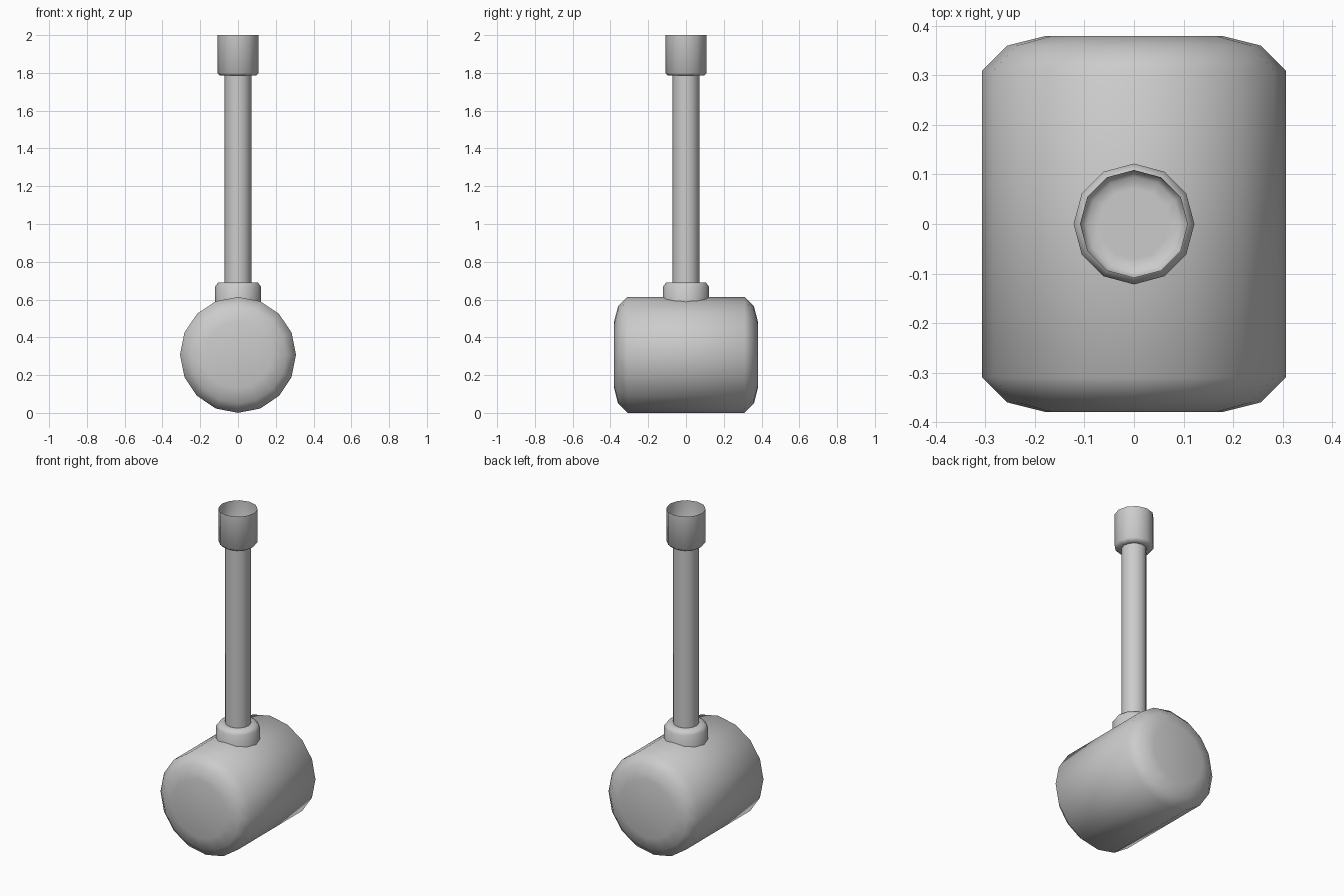
import bpy, bmesh
from math import cos, sin, pi

if "Cube" in bpy.data.objects:
    bpy.data.objects.remove(bpy.data.objects["Cube"])


def lathe(name, profile, sides, along_y=False, centre_z=0.0, cap_start=True, cap_end=True):
    """Revolve (radius, height) points around z, or around y through centre_z."""
    bm = bmesh.new()
    rings = []
    for r, h in profile:
        ring = []
        for i in range(sides):
            a = 2 * pi * i / sides
            c, s = r * cos(a), r * sin(a)
            co = (c, h, centre_z + s) if along_y else (c, s, h + centre_z)
            ring.append(bm.verts.new(co))
        rings.append(ring)
    for lo, hi in zip(rings, rings[1:]):
        for i in range(sides):
            j = (i + 1) % sides
            quad = (lo[i], lo[j], hi[j], hi[i])
            bm.faces.new(quad[::-1] if along_y else quad)
    if cap_start:
        bm.faces.new(rings[0] if along_y else rings[0][::-1])
    if cap_end:
        bm.faces.new(rings[-1][::-1] if along_y else rings[-1])
    for f in bm.faces:
        f.smooth = True
    mesh = bpy.data.meshes.new(name)
    bm.to_mesh(mesh)
    bm.free()
    obj = bpy.data.objects.new(name, mesh)
    bpy.context.collection.objects.link(obj)
    return obj


# Mallet head: rounded 16-sided barrel lying along y
half = [(0.178, 0.38), (0.257, 0.36), (0.307, 0.31)]
head_profile = [(r, -y) for r, y in half] + half[::-1]
lathe("mallet_head", head_profile, 16, along_y=True, centre_z=0.307)

# Collar where the handle enters the head
lathe("collar", [(0.122, 0.56), (0.122, 0.668), (0.105, 0.69), (0.07, 0.69)], 12,
      cap_start=False, cap_end=False)

# Handle shaft
lathe("handle", [(0.071, 0.58), (0.071, 1.785)], 12, cap_start=False, cap_end=False)

# Open cup at the end of the handle
lathe("handle_cup", [(0.071, 1.785), (0.095, 1.785), (0.109, 1.80), (0.109, 2.0)], 12,
      cap_end=False)
